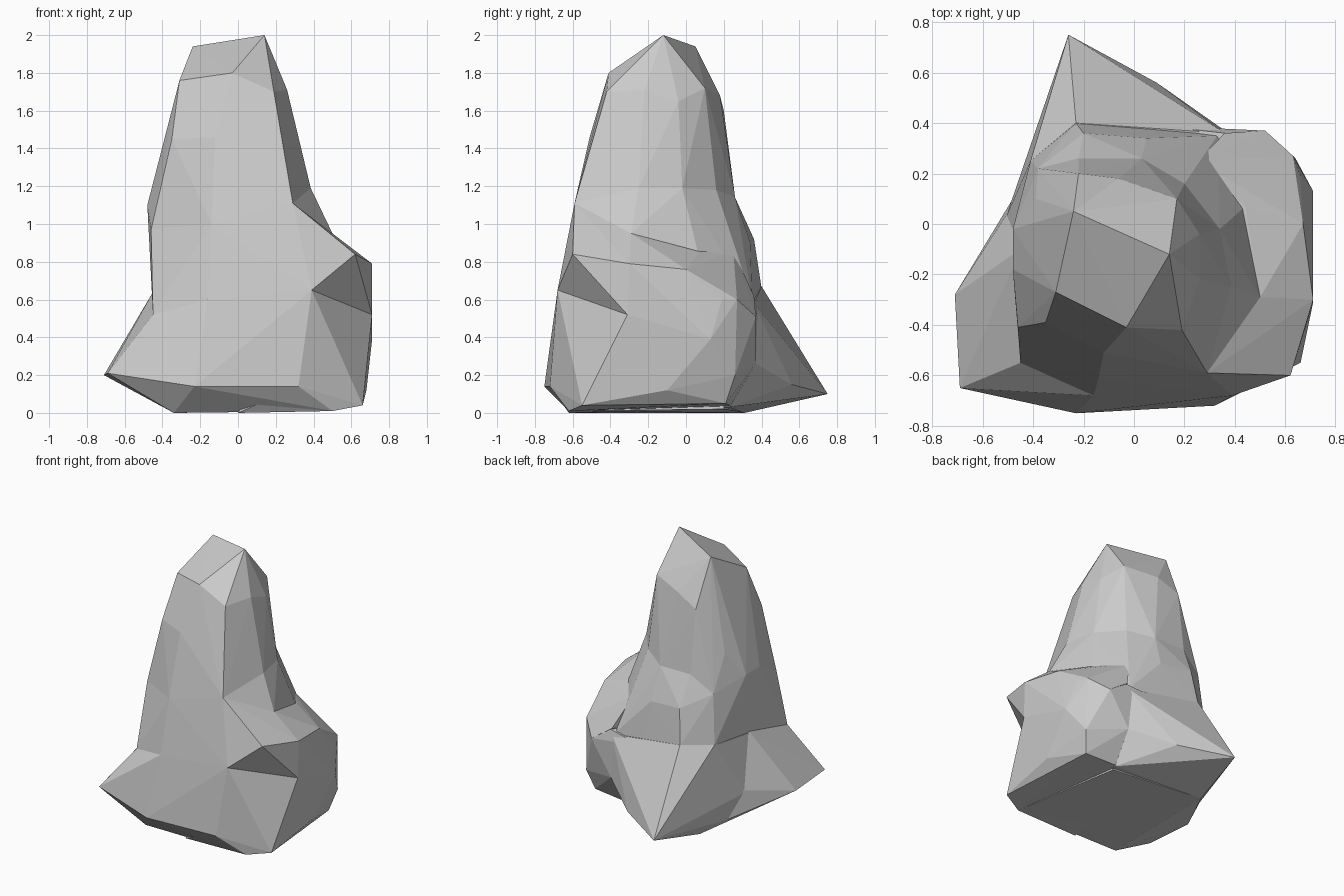
import bpy, bmesh


def chiselled_block(name, points):
    """Flat-faced stone block: the convex hull of its corner points."""
    bm = bmesh.new()
    for p in points:
        bm.verts.new(p)
    bmesh.ops.convex_hull(bm, input=bm.verts)
    loose = [v for v in bm.verts if not v.link_faces]
    bmesh.ops.delete(bm, geom=loose, context='VERTS')
    bmesh.ops.recalc_face_normals(bm, faces=bm.faces)
    mesh = bpy.data.meshes.new(name)
    bm.to_mesh(mesh)
    bm.free()
    obj = bpy.data.objects.new(name, mesh)
    bpy.context.collection.objects.link(obj)
    return obj


# Ring of corners shared by the spire and the waist
neck = [(.29, -.59, 1.11), (.385, -.25, 1.19), (.34, -.02, 1.19), (.2, .16, 1.18),
        (.03, .26, 1.14), (-.22, .26, 1.14), (-.48, -.02, 1.1), (-.48, -.18, 1.1),
        (-.46, -.41, .97), (-.14, -.61, 1), (-.38, .22, 1.02)]

# Tall spire, from the slanted cap down to its narrow neck
rock = chiselled_block("rock", neck + [
    (.14, -.12, 2), (-.24, .05, 1.94), (-.31, -.27, 1.76), (-.03, -.41, 1.8),
    (.19, -.42, 1.7), (.26, -.22, 1.71), (.26, -.04, 1.65), (.17, .1, 1.72),
    (-.06, .18, 1.68), (-.22, .2, 1.6), (-.35, -.39, 1.45),
    (-.12, -.51, 1.46), (-.39, .1, 1.28), (0, 0, .7)])

# Waist under the spire
waist = chiselled_block("waist", neck + [
    (-.2, .36, .92), (.05, .34, .9), (.25, .25, .87), (.43, .06, .86),
    (.5, -.29, .95), (-.45, -.55, .52), (-.16, -.68, .6), (.39, -.68, .65),
    (.09, .38, .57), (-.23, .4, .66), (-.41, .25, .66), (-.45, -.1, .64),
    (.33, .35, .6)])

# Rounded shoulder bulging out on the right
shoulder = chiselled_block("shoulder", [
    (.29, -.59, 1.11), (.62, -.6, .84), (.71, -.3, .79), (.5, -.29, .95),
    (.44, .07, .85), (.67, 0, .76), (.25, .25, .86), (.39, -.68, .65),
    (.71, -.31, .52), (.66, .19, .6), (.71, .13, .39), (.52, .37, .51),
    (.63, .27, .6), (.36, .36, .62), (0, -.2, .6)])

# Heavy base block below the shoulder, set back under its front corner
base = chiselled_block("base", [
    (.39, -.68, .65), (.71, -.31, .52), (.66, .19, .6), (.71, .13, .39),
    (.52, .37, .51), (.63, .27, .6), (.36, .36, .61), (.36, .37, .26),
    (.64, .26, .2), (.32, -.72, .14), (.68, -.1, .12), (.66, -.55, .04),
    (.5, -.62, .01), (.6, .21, .05), (0, .27, .02), (0, -.62, 0),
    (.09, .39, .57)])

# Flared foot at the front left
left_foot = chiselled_block("left_foot", [
    (-.69, -.65, .21), (-.71, -.28, .2), (-.23, -.75, .14), (.32, -.72, .14),
    (-.34, -.6, 0), (.5, -.62, .01), (.35, .2, .02), (-.33, .31, 0),
    (-.45, -.55, .52), (-.16, -.68, .6), (.39, -.68, .65), (-.45, -.1, .64),
    (-.51, .02, .25), (-.4, .2, .3), (-.45, .15, .08), (.2, .2, .5)])

# Pointed foot at the back
back_foot = chiselled_block("back_foot", [
    (-.26, .75, .1), (.09, .56, .15), (-.31, .5, .39), (-.03, .5, .4),
    (.09, .39, .57), (-.23, .4, .67), (-.41, .25, .66), (-.41, .27, .32),
    (-.51, .02, .25), (-.45, .15, .08), (.36, .37, .26), (.36, .36, .58),
    (-.33, .31, 0), (.36, .23, .03), (-.45, -.1, .63), (.3, -.2, .05),
    (-.3, -.2, .05)])

# Fuse everything into one stone skin
bpy.context.view_layer.objects.active = rock
for part in (waist, shoulder, base, left_foot, back_foot):
    mod = rock.modifiers.new("fuse", 'BOOLEAN')
    mod.operation = 'UNION'
    mod.solver = 'EXACT'
    mod.object = part
    bpy.ops.object.modifier_apply(modifier=mod.name)
    bpy.data.objects.remove(part)
